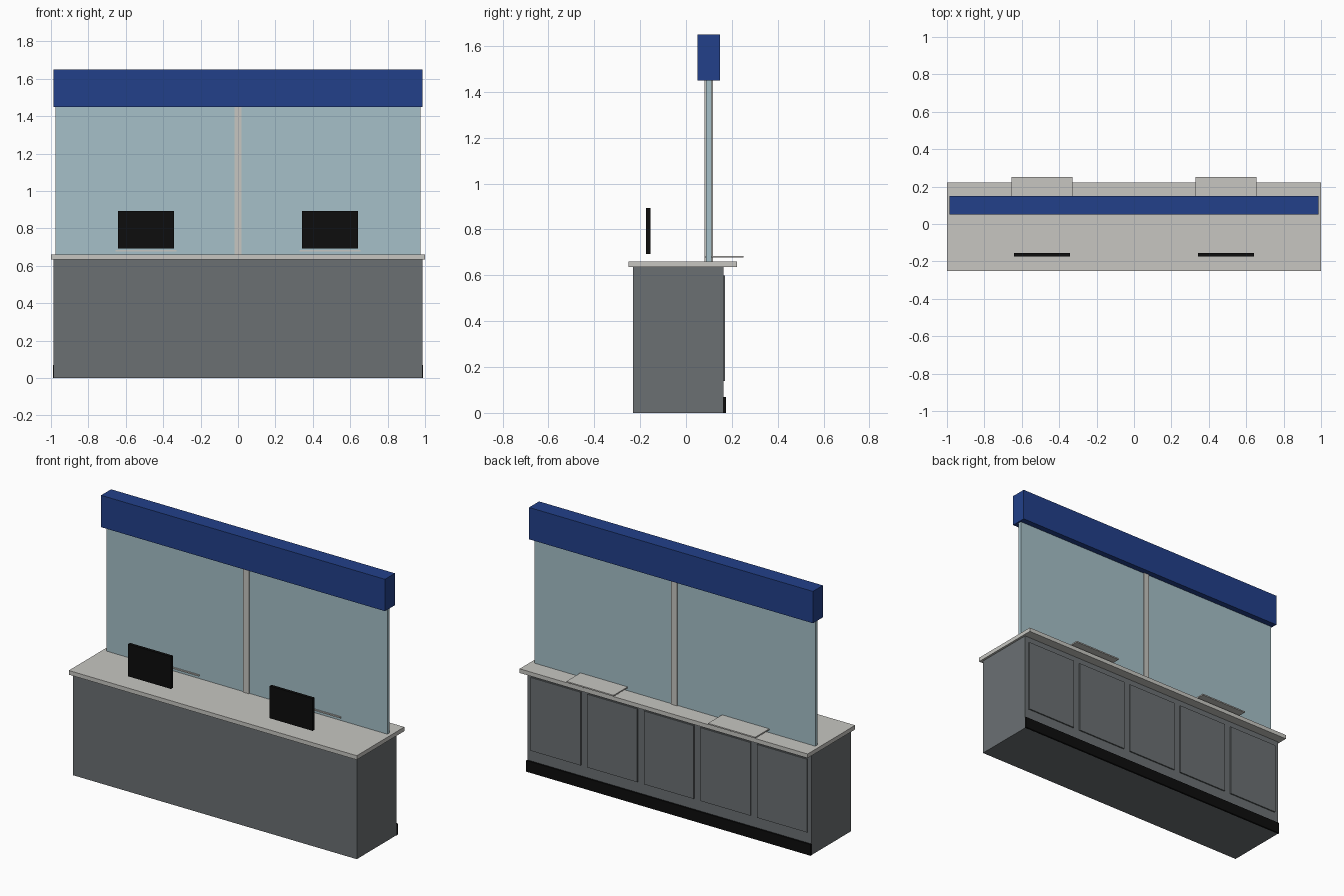
import bpy
import bmesh
from mathutils import Vector

old = bpy.data.objects.get("Cube")
if old:
    bpy.data.objects.remove(old, do_unlink=True)


def material(name, rgb):
    mat = bpy.data.materials.new(name)
    mat.use_nodes = True
    colour = (*rgb, 1.0)
    mat.diffuse_color = colour
    mat.node_tree.nodes["Principled BSDF"].inputs["Base Color"].default_value = colour
    return mat


slate = material("slate grey", (0.147, 0.162, 0.171))
stone = material("pale stone", (0.57, 0.565, 0.535))
glass = material("pale teal glass", (0.38, 0.53, 0.58))
blue = material("deep blue", (0.016, 0.051, 0.254))
black = material("black", (0.004, 0.004, 0.004))


def box(name, xs, ys, zs, mat):
    """Box spanning the given ranges, with its origin at its centre."""
    low, high = Vector((xs[0], ys[0], zs[0])), Vector((xs[1], ys[1], zs[1]))
    bm = bmesh.new()
    bmesh.ops.create_cube(bm, size=1)
    bmesh.ops.scale(bm, vec=high - low, verts=bm.verts)
    mesh = bpy.data.meshes.new(name)
    bm.to_mesh(mesh)
    bm.free()
    mesh.materials.append(mat)
    obj = bpy.data.objects.new(name, mesh)
    obj.location = (low + high) / 2
    bpy.context.collection.objects.link(obj)
    return obj


def span(centre, width):
    return (centre - width / 2, centre + width / 2)


# Counter cabinet and worktop
WIDTH = 1.972
box("cabinet_body", span(0, WIDTH), (-0.23, 0.163), (0, 0.636), slate)
box("worktop", span(0, 2), (-0.25, 0.222), (0.635, 0.661), stone)
box("kick_plate", span(0, WIDTH + 0.004), (0.162, 0.174), (0, 0.07), black)

# Five cupboard doors along the back
for i in range(5):
    box(f"cupboard_door_{i + 1}", span((i - 2) * 0.393, 0.347),
        (0.16, 0.171), (0.138, 0.598), slate)

# Glass screen, centre post and header
box("centre_post", span(0, 0.04), (0.08, 0.118), (0.66, 1.452), stone)
for side, name in ((-1, "right"), (1, "left")):
    box(f"glass_pane_{name}", span(side * WIDTH / 4, WIDTH / 2 - 0.02),
        (0.087, 0.111), (0.66, 1.452), glass)
box("header_box", span(0, WIDTH), (0.05, 0.149), (1.45, 1.65), blue)

# Display screens and pass-through trays, one per bay
for side, name in ((-1, "right"), (1, "left")):
    box(f"display_screen_{name}", span(side * 0.492, 0.298),
        (-0.175, -0.155), (0.692, 0.894), black)
    box(f"pass_tray_{name}", span(side * 0.492, 0.328),
        (0.08, 0.25), (0.677, 0.685), stone)
